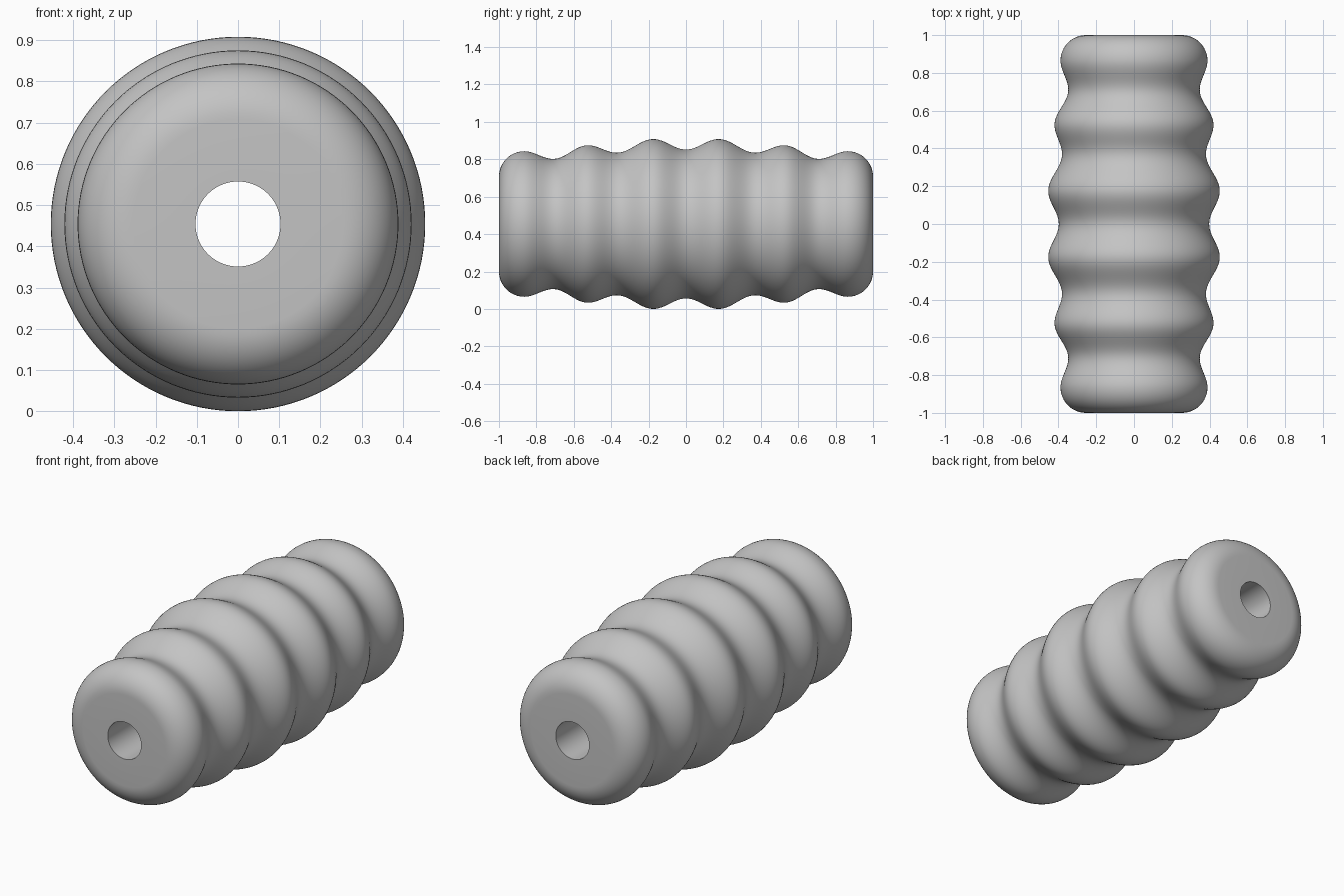
import bpy, bmesh, math
from mathutils import Matrix, Vector

if "Cube" in bpy.data.objects:
    bpy.data.objects.remove(bpy.data.objects["Cube"], do_unlink=True)

AXIS_Z = 0.454
HOLE_R = 0.103
SEGMENTS = 128
STEPS = 12

grey = bpy.data.materials.new("plain grey")
grey.use_nodes = True
colour = (0.55, 0.55, 0.55, 1)
grey.diffuse_color = colour
grey.node_tree.nodes["Principled BSDF"].inputs["Base Color"].default_value = colour

# Valleys and crests of one half, as (distance along axis, radius)
waves = [(0, 0.398), (0.175, 0.454), (0.37, 0.381), (0.525, 0.421),
         (0.71, 0.348), (0.865, 0.389)]
half = []
for (y0, r0), (y1, r1) in zip(waves, waves[1:]):
    for i in range(STEPS):
        t = i / STEPS
        half.append((y0 + (y1 - y0) * t, r0 + (r1 - r0) * (1 - math.cos(math.pi * t)) / 2))

# Rounded shoulder down to the flat end
crest_y, crest_r = waves[-1]
fillet = 1 - crest_y
for i in range(STEPS + 1):
    a = math.pi / 2 * i / STEPS
    half.append((crest_y + fillet * math.sin(a), crest_r - fillet * (1 - math.cos(a))))
half.append((1, HOLE_R))

# Mirror the half profile and close it through the bore
profile = [(-y, r) for y, r in reversed(half[1:])] + half

bm = bmesh.new()
verts = [bm.verts.new((r, y, 0)) for y, r in profile]
edges = [bm.edges.new((verts[i - 1], verts[i])) for i in range(len(verts))]
bmesh.ops.spin(bm, geom=verts + edges, cent=(0, 0, 0), axis=(0, 1, 0),
               angle=math.tau, steps=SEGMENTS, use_merge=True)
bmesh.ops.remove_doubles(bm, verts=bm.verts, dist=0.0001)
bmesh.ops.translate(bm, verts=bm.verts, vec=(0, 0, AXIS_Z))
bmesh.ops.recalc_face_normals(bm, faces=bm.faces)

mesh = bpy.data.meshes.new("ribbed_roller")
bm.to_mesh(mesh)
bm.free()
roller = bpy.data.objects.new("ribbed_roller", mesh)
bpy.context.collection.objects.link(roller)
mesh.materials.append(grey)

bpy.context.view_layer.objects.active = roller
roller.select_set(True)
bpy.ops.object.shade_smooth_by_angle(angle=math.radians(35))
